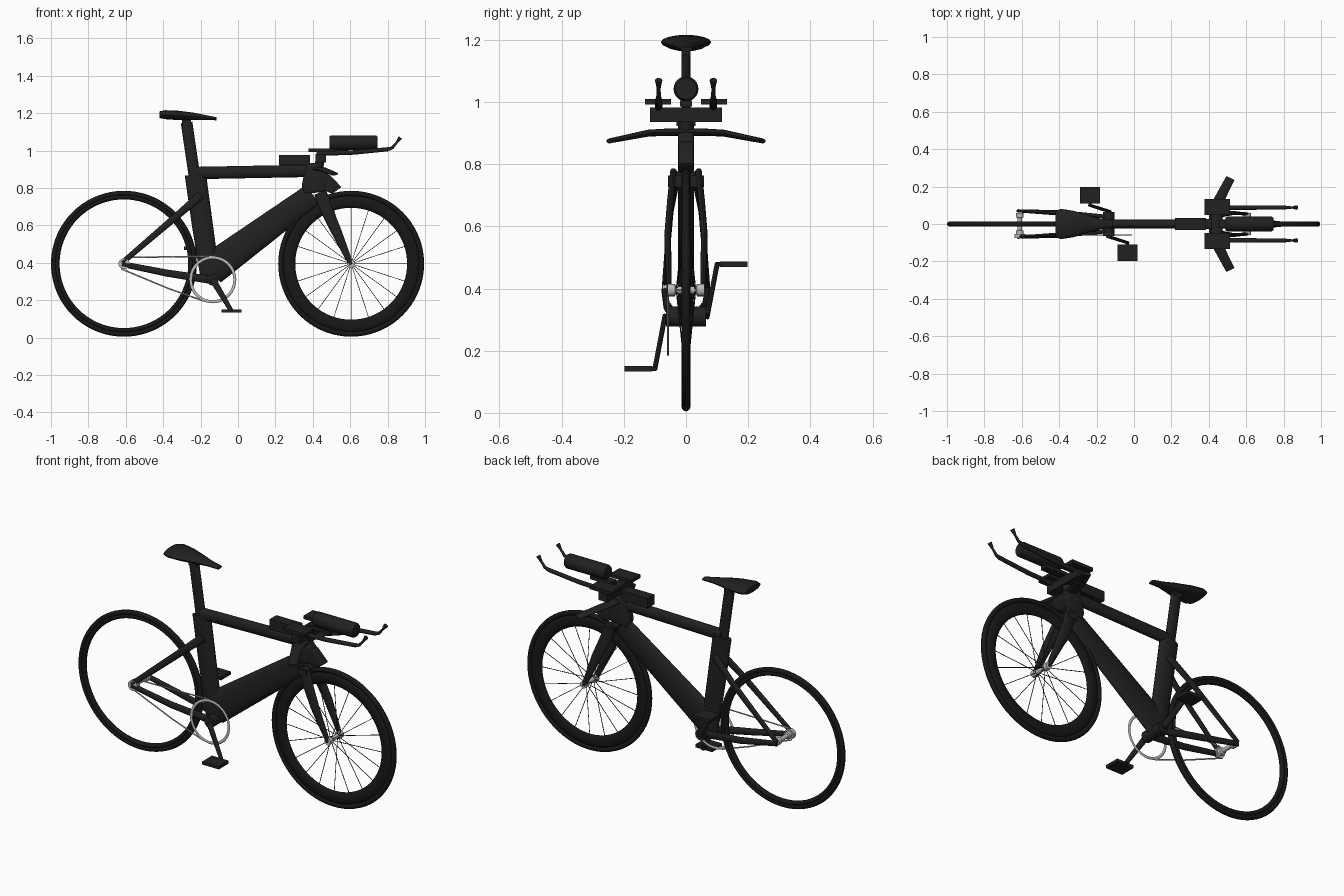
import bpy, bmesh, math
from mathutils import Vector

if "Cube" in bpy.data.objects:
    bpy.data.objects.remove(bpy.data.objects["Cube"], do_unlink=True)


def material(name, rgb):
    m = bpy.data.materials.new(name)
    m.use_nodes = True
    m.diffuse_color = (*rgb, 1)
    m.node_tree.nodes["Principled BSDF"].inputs["Base Color"].default_value = (*rgb, 1)
    return m


BLACK = material("frame black", (0.015, 0.015, 0.015))
RUBBER = material("rubber black", (0.009, 0.009, 0.009))
SILVER = material("silver", (0.5, 0.5, 0.5))
X, Y = Vector((1, 0, 0)), Vector((0, 1, 0))
AXLE_Z, REAR_X, FRONT_X, RADIUS = 0.395, -0.61, 0.605, 0.39
CRANK_X, CRANK_Z, CHAIN_Y = -0.135, 0.31, -0.058


def finish(name, bm, mat, smooth=True):
    bmesh.ops.recalc_face_normals(bm, faces=bm.faces[:])
    me = bpy.data.meshes.new(name)
    bm.to_mesh(me)
    bm.free()
    ob = bpy.data.objects.new(name, me)
    bpy.context.collection.objects.link(ob)
    me.materials.append(mat)
    if smooth:
        bpy.ops.object.select_all(action="DESELECT")
        ob.select_set(True)
        bpy.context.view_layer.objects.active = ob
        bpy.ops.object.shade_smooth_by_angle(angle=math.radians(40))
    return ob


def loft(name, points, sizes, mat=BLACK, ref=Y, sides=16):
    """Elliptical tube along points; sizes are (half height, half width along ref)."""
    bm = bmesh.new()
    pts = [Vector(p) for p in points]
    rings = []
    for i, p in enumerate(pts):
        t = (pts[min(i + 1, len(pts) - 1)] - pts[max(i - 1, 0)]).normalized()
        w = (ref - t * ref.dot(t)).normalized()
        h = t.cross(w)
        a, b = sizes[i]
        angles = [math.tau * k / sides for k in range(sides)]
        rings.append([bm.verts.new(p + h * a * math.sin(q) + w * b * math.cos(q)) for q in angles])
    for r, s in zip(rings, rings[1:]):
        for k in range(sides):
            j = (k + 1) % sides
            bm.faces.new((r[k], r[j], s[j], s[k]))
    bm.faces.new(rings[0])
    bm.faces.new(rings[-1])
    return finish(name, bm, mat)


def rod(name, a, b, r, mat=BLACK, sides=12):
    ref = X if abs(b[1] - a[1]) > abs(b[0] - a[0]) else Y
    return loft(name, [a, b], [(r, r)] * 2, mat, ref, sides)


def box(name, center, size, mat=BLACK):
    bm = bmesh.new()
    bmesh.ops.create_cube(bm, size=1)
    for v in bm.verts:
        v.co = Vector(center) + Vector([c * s for c, s in zip(v.co, size)])
    return finish(name, bm, mat, False)


def hoop(name, x, y, z, radius, depth, width, mat, segments=72, sides=12):
    """Ring around the y axis with an elliptical section."""
    bm = bmesh.new()
    grid = []
    for i in range(segments):
        a = math.tau * i / segments
        row = []
        for k in range(sides):
            q = math.tau * k / sides
            r = radius + depth * math.cos(q)
            row.append(bm.verts.new((x + r * math.cos(a), y + width * math.sin(q), z + r * math.sin(a))))
        grid.append(row)
    for i in range(segments):
        r, s = grid[i], grid[(i + 1) % segments]
        for k in range(sides):
            j = (k + 1) % sides
            bm.faces.new((r[k], r[j], s[j], s[k]))
    return finish(name, bm, mat)


def plate(name, profile, half, bevel=0.012):
    """Side profile in x and z, given thickness along y and rounded edges."""
    bm = bmesh.new()
    f = bm.faces.new([bm.verts.new((x, -half, z)) for x, z in profile])
    out = bmesh.ops.extrude_face_region(bm, geom=[f])
    for v in out["geom"]:
        if isinstance(v, bmesh.types.BMVert):
            v.co.y = half
    bmesh.ops.bevel(bm, geom=bm.edges[:], offset=bevel, segments=3, affect="EDGES", profile=0.5)
    return finish(name, bm, BLACK)


# Wheels
for label, x, rim_r, rim_d in (("rear", REAR_X, 0.357, 0.013), ("front", FRONT_X, 0.333, 0.034)):
    hoop(label + "_tyre", x, 0, AXLE_Z, RADIUS - 0.014, 0.014, 0.014, RUBBER)
    hoop(label + "_rim", x, 0, AXLE_Z, rim_r, rim_d, 0.014, RUBBER)
    stations = [(-0.06, 0.02), (-0.036, 0.02), (-0.032, 0.012), (0.032, 0.012), (0.036, 0.02), (0.06, 0.02)]
    loft(label + "_hub", [(x, y, AXLE_Z) for y, r in stations], [(r, r) for y, r in stations], SILVER, X)
for i in range(20):
    a = math.tau * i / 20
    side = 0.03 if i % 2 else -0.03
    rod("spoke", (FRONT_X + 0.012 * math.cos(a), side, AXLE_Z + 0.012 * math.sin(a)),
        (FRONT_X + 0.31 * math.cos(a), 0, AXLE_Z + 0.31 * math.sin(a)), 0.0018, BLACK, 6)

# Main frame tubes
loft("seat_tube", [(-0.228, 0, 0.873), (-0.19, 0, 0.6), (-0.148, 0, 0.32)],
     [(0.057, 0.023), (0.056, 0.023), (0.052, 0.023)])
loft("seat_post", [(-0.275, 0, 1.15), (-0.228, 0, 0.83)], [(0.031, 0.015)] * 2)
loft("top_tube", [(-0.23, 0, 0.88), (0.4, 0, 0.892)], [(0.033, 0.023)] * 2)
loft("down_tube", [(0.4, 0, 0.765), (-0.145, 0, 0.365)], [(0.062, 0.025), (0.088, 0.025)])
plate("head_tube", [(0.365, 0.93), (0.43, 0.937), (0.485, 0.87), (0.465, 0.78), (0.355, 0.768), (0.34, 0.81)], 0.026)
plate("nose_fairing", [(0.46, 0.88), (0.49, 0.87), (0.553, 0.805), (0.505, 0.77), (0.45, 0.79)], 0.024, 0.006)
rod("bottom_bracket", (CRANK_X, -0.065, CRANK_Z), (CRANK_X, 0.065, CRANK_Z), 0.032)

# Fork crown, fork blades and stays
box("fork_crown", (0.445, 0, 0.745), (0.055, 0.116, 0.036))
for s, side in ((1, "left"), (-1, "right")):
    loft(side + "_fork_blade",
         [(0.44, 0.04 * s, 0.775), (0.475, 0.05 * s, 0.68), (0.525, 0.059 * s, 0.57), (FRONT_X, 0.054 * s, 0.39)],
         [(0.034, 0.011), (0.033, 0.011), (0.028, 0.011), (0.013, 0.008)])
    loft(side + "_seat_stay", [(-0.2, 0.028 * s, 0.76), (-0.33, 0.05 * s, 0.648), (-0.62, 0.07 * s, 0.4)],
         [(0.023, 0.01), (0.019, 0.01), (0.014, 0.008)])
    loft(side + "_chain_stay", [(-0.62, 0.07 * s, 0.393), (-0.38, 0.062 * s, 0.345), (-0.12, 0.035 * s, 0.305)],
         [(0.015, 0.009), (0.019, 0.011), (0.022, 0.012)])

# Drivetrain
hoop("chainring", CRANK_X, CHAIN_Y, CRANK_Z, 0.118, 0.008, 0.003, SILVER, 48, 8)
rod("rear_cog", (REAR_X, CHAIN_Y - 0.018, AXLE_Z), (REAR_X, CHAIN_Y + 0.004, AXLE_Z), 0.029, SILVER, 24)
loft("upper_chain", [(REAR_X, CHAIN_Y, 0.428), (CRANK_X, CHAIN_Y, 0.436)], [(0.004, 0.003)] * 2, SILVER, Y, 8)
loft("lower_chain", [(-0.625, CHAIN_Y, 0.368), (-0.37, CHAIN_Y, 0.262), (-0.19, CHAIN_Y, 0.198), (CRANK_X, CHAIN_Y, 0.187)],
     [(0.004, 0.003)] * 4, SILVER, Y, 8)
for s, side in ((1, "left"), (-1, "right")):
    dx, dz = -0.1 * s, 0.168 * s
    loft(side + "_crank_arm", [(CRANK_X, 0.068 * s, CRANK_Z), (CRANK_X + dx, 0.1 * s, CRANK_Z + dz)],
         [(0.018, 0.008), (0.012, 0.008)])
    rod(side + "_pedal_axle", (CRANK_X + dx, 0.095 * s, CRANK_Z + dz), (CRANK_X + dx, 0.13 * s, CRANK_Z + dz), 0.007)
    box(side + "_pedal", (CRANK_X + dx, 0.153 * s, CRANK_Z + dz), (0.105, 0.088, 0.017))

# Saddle
loft("saddle", [(-0.42, 0, 1.192), (-0.39, 0, 1.192), (-0.32, 0, 1.188), (-0.24, 0, 1.183), (-0.18, 0, 1.177), (-0.115, 0, 1.17)],
     [(0.018, 0.07), (0.024, 0.081), (0.025, 0.07), (0.02, 0.045), (0.014, 0.027), (0.008, 0.02)])
box("saddle_clamp", (-0.275, 0, 1.155), (0.05, 0.03, 0.03))

# Cockpit
loft("base_bar",
     [(0.515, -0.245, 0.875), (0.45, -0.12, 0.9), (0.43, -0.05, 0.903), (0.43, 0.05, 0.903), (0.45, 0.12, 0.9), (0.515, 0.245, 0.875)],
     [(0.008, 0.024), (0.011, 0.028), (0.012, 0.03), (0.012, 0.03), (0.011, 0.028), (0.008, 0.024)], BLACK, X)
rod("steerer", (0.43, 0, 0.89), (0.44, 0, 0.96), 0.024)
box("stem_bridge", (0.442, 0, 0.959), (0.055, 0.232, 0.046))
box("storage_box", (0.302, 0, 0.95), (0.165, 0.062, 0.055))
for s, side in ((1, "left"), (-1, "right")):
    box(side + "_arm_pad", (0.445, 0.09 * s, 1.001), (0.135, 0.085, 0.018))
    loft(side + "_aero_extension",
         [(0.42, 0.088 * s, 0.983), (0.62, 0.088 * s, 0.99), (0.8, 0.088 * s, 1.007),
          (0.825, 0.088 * s, 1.015), (0.848, 0.088 * s, 1.042), (0.868, 0.088 * s, 1.07)],
         [(0.012, 0.012), (0.012, 0.012), (0.011, 0.011), (0.008, 0.008), (0.006, 0.006), (0.012, 0.012)])
loft("drink_bottle", [(0.49, 0, 1.042), (0.5, 0, 1.042), (0.735, 0, 1.042), (0.745, 0, 1.042)],
     [(0.035, 0.035), (0.04, 0.04), (0.04, 0.04), (0.034, 0.034)], BLACK, Y, 24)
box("bottle_mount", (0.52, 0, 0.995), (0.14, 0.04, 0.02))
